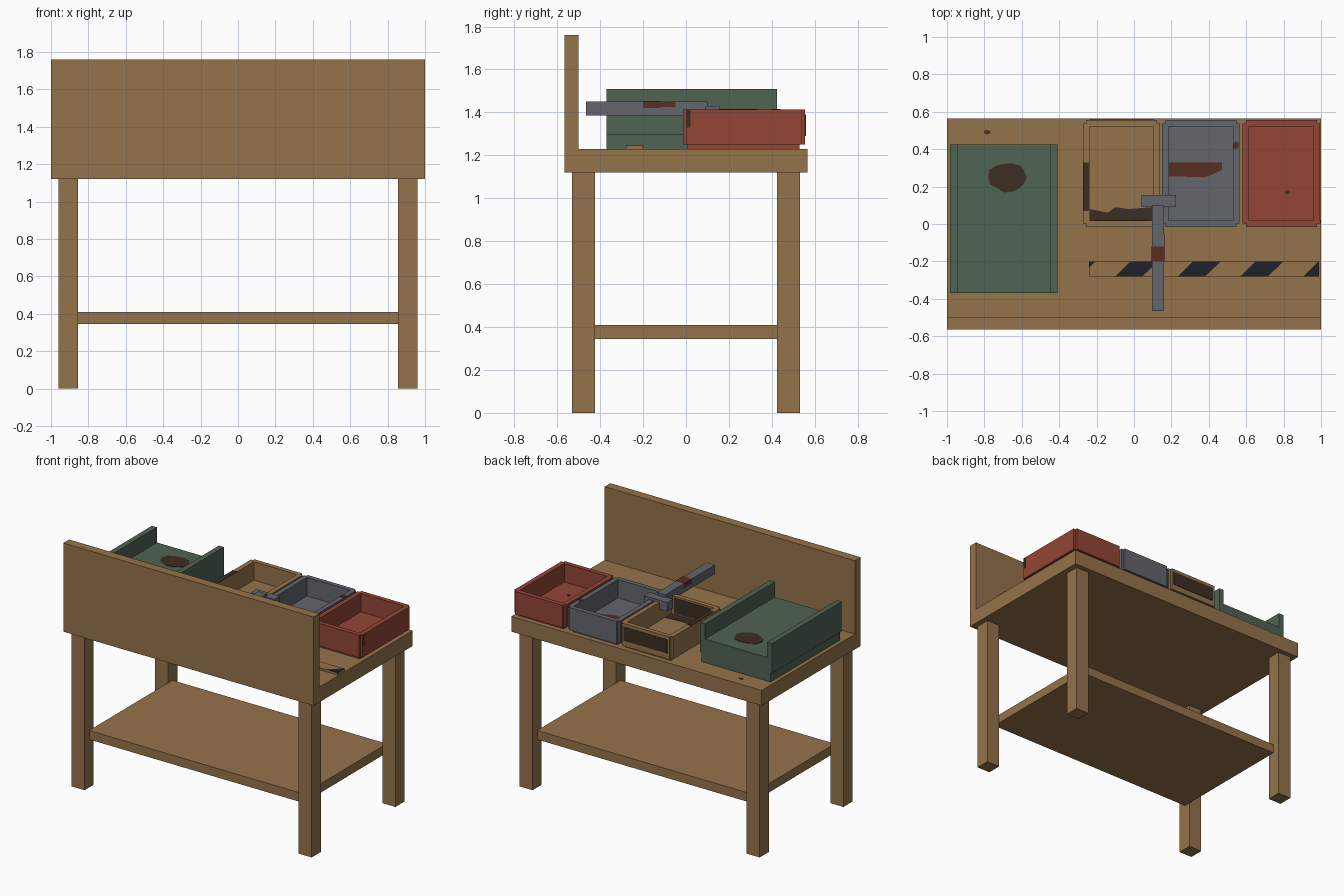
import bpy, bmesh, math, random

if "Cube" in bpy.data.objects:
    bpy.data.objects.remove(bpy.data.objects["Cube"])

random.seed(4)


def material(name, r, g, b):
    m = bpy.data.materials.new(name)
    lin = [((c / 255 + 0.055) / 1.055) ** 2.4 for c in (r, g, b)]
    m.diffuse_color = (*lin, 1)
    m.use_nodes = True
    m.node_tree.nodes["Principled BSDF"].inputs["Base Color"].default_value = m.diffuse_color
    return m


WOOD = material("wood", 149, 115, 75)
GREEN = material("green paint", 80, 99, 82)
RED = material("red paint", 147, 69, 53)
GREY = material("steel grey", 99, 102, 109)
RUST = material("rust", 88, 46, 34)
DARK = material("dark grime", 61, 45, 36)
BLACK = material("black", 33, 33, 43)


def finish(name, bm, mat):
    bmesh.ops.recalc_face_normals(bm, faces=bm.faces)
    me = bpy.data.meshes.new(name)
    bm.to_mesh(me)
    bm.free()
    me.materials.append(mat)
    ob = bpy.data.objects.new(name, me)
    bpy.context.collection.objects.link(ob)
    return ob


def box(name, mat, x, y, z):
    bm = bmesh.new()
    bmesh.ops.create_cube(bm, size=1)
    for v in bm.verts:
        v.co = [a[0] + (c + 0.5) * (a[1] - a[0]) for a, c in zip((x, y, z), v.co)]
    return finish(name, bm, mat)


def plate(name, mat, pts, z, t=0.003):
    """Thin flat plate with a polygon outline lying at height z."""
    bm = bmesh.new()
    f = bm.faces.new([bm.verts.new((px, py, z)) for px, py in pts])
    ext = bmesh.ops.extrude_face_region(bm, geom=[f])
    for v in ext["geom"]:
        if isinstance(v, bmesh.types.BMVert):
            v.co.z += t
    return finish(name, bm, mat)


def blob(name, mat, cx, cy, rx, ry, z, n=14):
    pts = []
    for i in range(n):
        a, k = 2 * math.pi * i / n, random.uniform(0.85, 1.1)
        pts.append((cx + rx * k * math.cos(a), cy + ry * k * math.sin(a)))
    return plate(name, mat, pts, z)


# bench: top, upright board, legs and lower shelf
TOP = 1.23
box("table_top", WOOD, (-1, 1), (-0.5, 0.565), (1.12, TOP))
box("upright_board", WOOD, (-1, 1), (-0.565, -0.5), (1.12, 1.76))
for sx in (-1, 1):
    for sy in (-1, 1):
        box("leg", WOOD, sorted((sx * 0.855, sx * 0.96)),
            sorted((sy * 0.425, sy * 0.53)), (0, 1.12))
box("lower_shelf", WOOD, (-0.857, 0.857), (-0.475, 0.475), (0.345, 0.41))

# green tray with two side walls
box("tray_base", GREEN, (-0.973, -0.422), (-0.37, 0.425), (TOP, 1.295))
box("tray_bed", GREEN, (-0.946, -0.449), (-0.37, 0.425), (1.295, 1.40))
for x in ((-0.985, -0.945), (-0.45, -0.41)):
    box("tray_wall", GREEN, x, (-0.37, 0.425), (1.295, 1.51))
blob("tray_stain", DARK, -0.67, 0.25, 0.105, 0.085, 1.40)


def bin_box(name, mat, cx, cy=0.27):
    """Open bin with notched corners on a smaller foot."""
    hx, hy, n, ix, iy = 0.207, 0.285, 0.017, 0.172, 0.252
    z0, z1, zf = 1.25, 1.413, 1.28
    bm = bmesh.new()
    outline = []
    for sx, sy in ((1, 1), (-1, 1), (-1, -1), (1, -1)):
        p = [(sx * hx, sy * (hy - n)), (sx * (hx - n), sy * (hy - n)), (sx * (hx - n), sy * hy)]
        outline += p if sx * sy > 0 else p[::-1]
    inner = [(ix, iy), (-ix, iy), (-ix, -iy), (ix, -iy)]

    def ring(pts, z):
        return [bm.verts.new((cx + px, cy + py, z)) for px, py in pts]

    low, high = ring(outline, z0), ring(outline, z1)
    rim, floor = ring(inner, z1), ring(inner, zf)
    bm.faces.new(low[::-1])
    bm.faces.new(floor)
    for a, b in ((low, high), (rim, floor)):
        for i in range(len(a)):
            j = (i + 1) % len(a)
            bm.faces.new((a[i], a[j], b[j], b[i]))
    for k in range(4):
        m = (k + 1) % 4
        bm.faces.new((*high[3 * k:3 * k + 3], rim[k]))
        bm.faces.new((high[3 * k + 2], high[3 * m], rim[m], rim[k]))
    finish(name, bm, mat)
    box(name + "_foot", mat, (cx - 0.18, cx + 0.18), (cy - 0.262, cy + 0.258), (TOP, z0))


bin_box("tan_bin", WOOD, -0.067)
bin_box("grey_bin", GREY, 0.358)
bin_box("red_bin", RED, 0.788)

# grime on the tan bin: floor, rim, inner wall and outer faces
plate("tan_floor_grime", DARK, [(-0.235, 0.02), (0.1, 0.02), (0.1, 0.09), (-0.03, 0.08),
                                (-0.1, 0.09), (-0.14, 0.06), (-0.235, 0.08)], 1.28)
plate("tan_rim_grime", DARK, [(-0.273, 0.07), (-0.24, 0.07), (-0.24, 0.33), (-0.273, 0.33)], 1.413)
box("tan_wall_grime", DARK, (-0.21, 0.08), (0.018, 0.021), (1.29, 1.40))
box("tan_back_grime", DARK, (-0.24, 0.11), (0.555, 0.558), (1.29, 1.39))

# rust on the grey and red bins
plate("grey_floor_rust", RUST, [(0.187, 0.255), (0.38, 0.25), (0.43, 0.27), (0.47, 0.29),
                                (0.47, 0.33), (0.187, 0.33)], 1.28)
blob("grey_rim_rust", RUST, 0.545, 0.42, 0.016, 0.02, 1.413)
box("red_side_rust", DARK, (0.995, 0.997), (0.003, 0.022), (1.33, 1.41))
blob("red_floor_spot", DARK, 0.82, 0.17, 0.012, 0.012, 1.28, 8)
blob("table_spot", RUST, -0.785, 0.49, 0.018, 0.012, TOP, 8)

# hammer lying across the bins
box("hammer_handle", GREY, (0.095, 0.16), (-0.465, 0.1), (1.385, 1.45))
box("hammer_head", GREY, (0.04, 0.225), (0.09, 0.155), (1.365, 1.43))
box("handle_rust", RUST, (0.093, 0.162), (-0.2, -0.12), (1.42, 1.452))
box("handle_side_rust", RUST, (0.158, 0.162), (-0.12, -0.05), (1.425, 1.449))

# striped warning strip
X0, X1, Y0, Y1 = -0.24, 0.99, -0.28, -0.2
box("warning_strip", WOOD, (X0, X1), (Y0, Y1), (TOP, TOP + 0.015))
for i in range(5):
    a = -0.435 + 0.335 * i
    pts = [(a, Y0), (a + 0.145, Y0), (a + 0.23, Y1), (a + 0.08, Y1)]
    bm = bmesh.new()
    bm.faces.new([bm.verts.new((px, py, TOP + 0.017)) for px, py in pts])
    # trim to the ends of the strip
    for lim, d in ((X0, -1), (X1, 1)):
        bmesh.ops.bisect_plane(bm, geom=bm.verts[:] + bm.edges[:] + bm.faces[:],
                               plane_co=(lim, 0, 0), plane_no=(d, 0, 0), clear_outer=True)
    outline = [(v.co.x, v.co.y) for f in bm.faces for v in f.verts]
    bm.free()
    if outline:
        plate("black_stripe", BLACK, outline, TOP + 0.014, 0.003)
